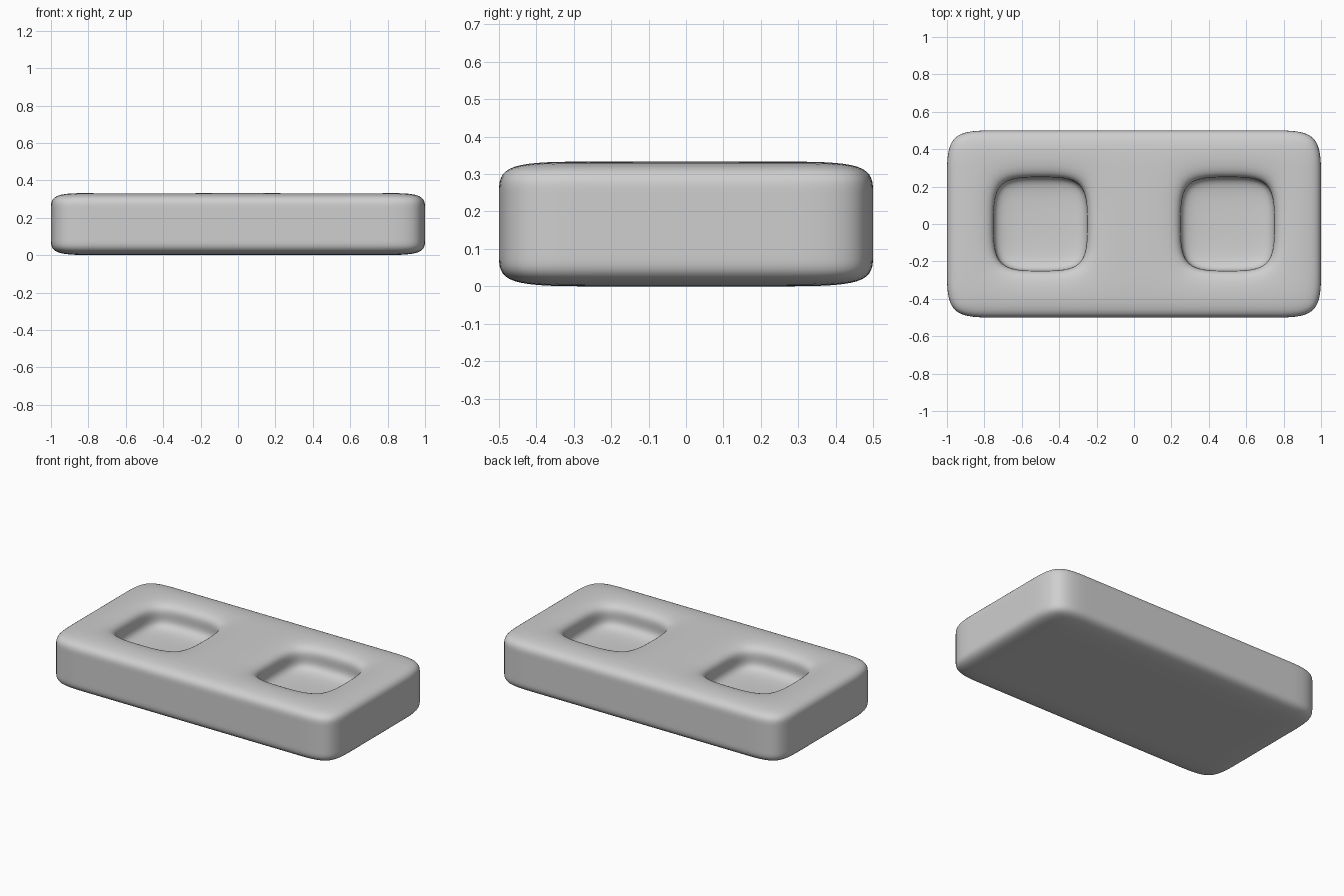
import bpy, bmesh
from mathutils import Vector

default = bpy.data.objects.get("Cube")
if default:
    bpy.data.objects.remove(default, do_unlink=True)

LENGTH, WIDTH, HEIGHT = 2.0, 1.0, 1 / 3
CELL = 0.25          # cage spacing along the slab
STEP = HEIGHT / 4    # cage spacing up the sides

# Plain grey
grey = bpy.data.materials.new("plain_grey")
grey.use_nodes = True
colour = (0.62, 0.62, 0.62, 1)
grey.diffuse_color = colour
grey.node_tree.nodes["Principled BSDF"].inputs["Base Color"].default_value = colour

# Slab cage: a box sliced into even cells
bm = bmesh.new()
bmesh.ops.create_cube(bm, size=1)
bmesh.ops.scale(bm, vec=(LENGTH, WIDTH, HEIGHT), verts=bm.verts)
bmesh.ops.translate(bm, vec=(0, 0, HEIGHT / 2), verts=bm.verts)


def slice_cage(axis, start, spacing, count):
    for i in range(1, count):
        point, normal = Vector(), Vector()
        point[axis] = start + i * spacing
        normal[axis] = 1
        bmesh.ops.bisect_plane(bm, geom=bm.verts[:] + bm.edges[:] + bm.faces[:],
                               plane_co=point, plane_no=normal)


slice_cage(0, -LENGTH / 2, CELL, 8)
slice_cage(1, -WIDTH / 2, CELL, 4)
slice_cage(2, 0, STEP, 4)


# Square recess pushed down from the top in two steps
def sink_recess(x):
    bm.normal_update()
    faces = []
    for f in bm.faces:
        c = f.calc_center_median()
        if f.normal.z > 0.9 and abs(c.x - x) < CELL and abs(c.y) < CELL:
            faces.append(f)
    for _ in range(2):
        result = bmesh.ops.extrude_face_region(bm, geom=faces)["geom"]
        verts = [g for g in result if isinstance(g, bmesh.types.BMVert)]
        new_faces = [g for g in result if isinstance(g, bmesh.types.BMFace)]
        leftover = [f for f in faces if f.is_valid and f not in new_faces]
        if leftover:
            bmesh.ops.delete(bm, geom=leftover, context='FACES')
        bmesh.ops.translate(bm, vec=(0, 0, -STEP), verts=verts)
        faces = new_faces


for side in (-1, 1):
    sink_recess(side * LENGTH / 4)

bmesh.ops.recalc_face_normals(bm, faces=bm.faces)
for f in bm.faces:
    f.smooth = True

mesh = bpy.data.meshes.new("slab_with_recesses")
bm.to_mesh(mesh)
bm.free()
mesh.materials.append(grey)
slab = bpy.data.objects.new("slab_with_recesses", mesh)
bpy.context.collection.objects.link(slab)

# Soft rounded edges
soften = slab.modifiers.new("soften", 'SUBSURF')
soften.levels = soften.render_levels = 3
